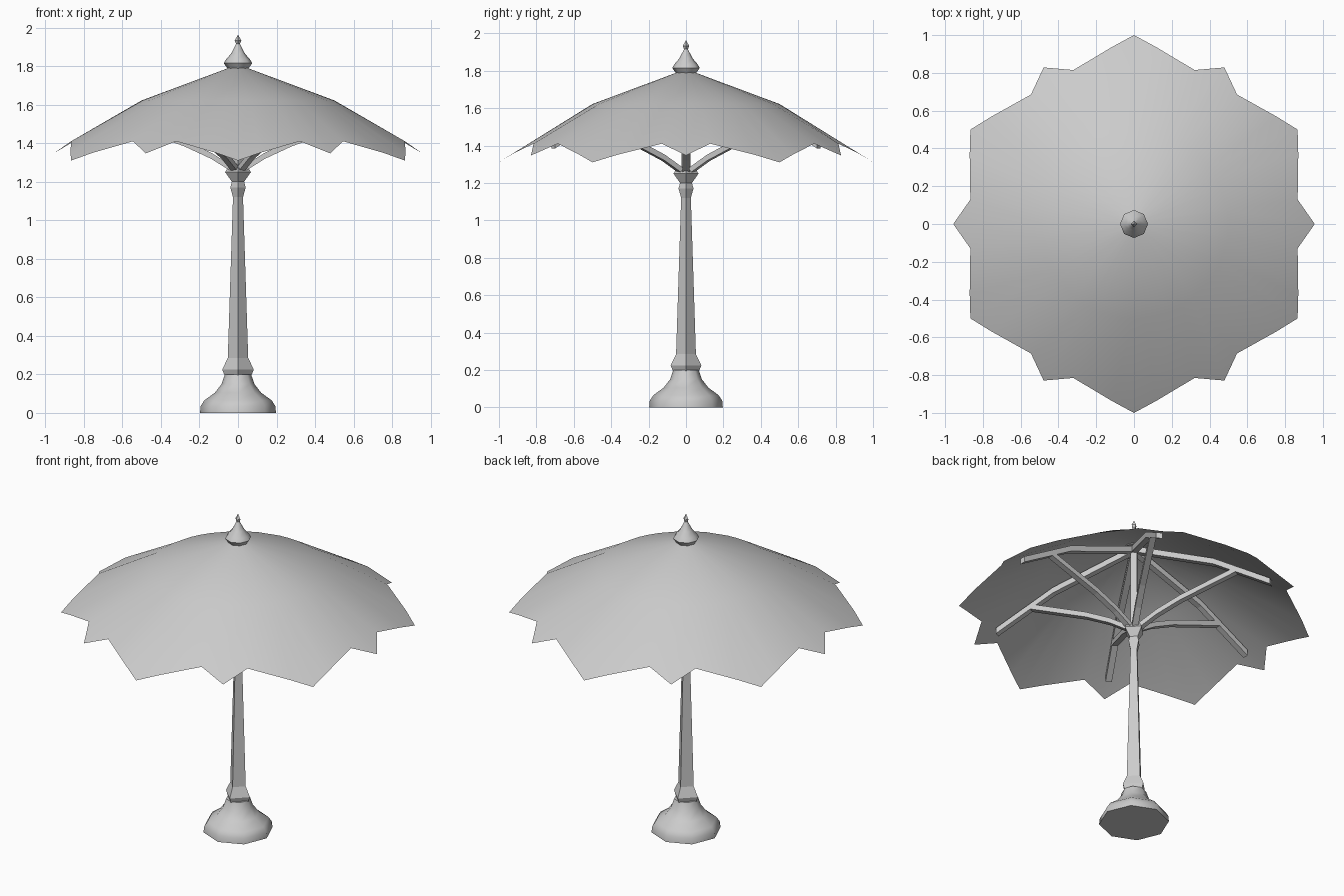
import bpy, bmesh
from math import sin, cos, radians, tau

cube = bpy.data.objects.get("Cube")
if cube:
    bpy.data.objects.remove(cube, do_unlink=True)

grey = bpy.data.materials.new("plain_grey")
grey.use_nodes = True
COLOUR = (0.6, 0.6, 0.6, 1)
grey.diffuse_color = COLOUR
grey.node_tree.nodes["Principled BSDF"].inputs["Base Color"].default_value = COLOUR


def finish(name, bm, smooth=None, fix_normals=True):
    if fix_normals:
        bmesh.ops.recalc_face_normals(bm, faces=bm.faces)
    mesh = bpy.data.meshes.new(name)
    bm.to_mesh(mesh)
    bm.free()
    mesh.materials.append(grey)
    obj = bpy.data.objects.new(name, mesh)
    bpy.context.collection.objects.link(obj)
    if smooth:
        bpy.ops.object.select_all(action='DESELECT')
        obj.select_set(True)
        bpy.context.view_layer.objects.active = obj
        bpy.ops.object.shade_smooth_by_angle(angle=radians(smooth))
    return obj


def bridge(bm, a, b):
    n = len(a)
    for i in range(n):
        bm.faces.new((a[i], a[(i + 1) % n], b[(i + 1) % n], b[i]))


def turned(name, profile, sides, smooth=None):
    """Capped solid of revolution with its corners on the axes."""
    bm = bmesh.new()
    rings = [[bm.verts.new((r * cos(tau * i / sides), r * sin(tau * i / sides), z))
              for i in range(sides)] for r, z in profile]
    for a, b in zip(rings, rings[1:]):
        bridge(bm, a, b)
    bm.faces.new(rings[0])
    bm.faces.new(rings[-1])
    return finish(name, bm, smooth)


def beam(name, path, angle, half_width, half_height):
    """Square bar following a radial path of (radius, height) points."""
    bm = bmesh.new()
    c, s = cos(angle), sin(angle)
    rings = []
    for r, z in path:
        ring = []
        for u, v in ((-1, -1), (1, -1), (1, 1), (-1, 1)):
            w = u * half_width
            ring.append(bm.verts.new((r * c - w * s, r * s + w * c, z + v * half_height)))
        rings.append(ring)
    for a, b in zip(rings, rings[1:]):
        bridge(bm, a, b)
    bm.faces.new(rings[0])
    bm.faces.new(rings[-1])
    return finish(name, bm)


# Foot, square post with collar and capital, and finial
turned("foot", [(0.197, 0), (0.194, 0.035), (0.175, 0.065), (0.12, 0.105),
                (0.085, 0.15), (0.068, 0.2)], 8, 50)
turned("post", [(0.07, 0.195), (0.082, 0.225), (0.053, 0.285), (0.026, 1.12),
                (0.04, 1.17), (0.032, 1.2), (0.067, 1.25), (0.055, 1.27)], 4)
turned("upper_post", [(0.025, 1.26), (0.025, 1.79)], 4)
turned("finial", [(0.052, 1.785), (0.074, 1.815), (0.062, 1.835), (0.036, 1.865),
                  (0.018, 1.9), (0.007, 1.92)], 8, 50)
turned("finial_tip", [(0.006, 1.905), (0.017, 1.932), (0.001, 1.963)], 4)

# Canopy sheet: six long and six short points around the scalloped rim
scallop = [(0, 1.0, 1.31), (7, 0.945, 1.35), (21.5, 0.876, 1.41),
           (30, 0.957, 1.347), (38.5, 0.876, 1.41), (53, 0.945, 1.35)]
rim = [(radians(30 + 60 * k + a), r, z) for k in range(6) for a, r, z in scallop]
bm = bmesh.new()
loops = [[bm.verts.new((r * cos(a), r * sin(a), z)) for a, _, _ in rim]
         for r, z in ((0.05, 1.79), (0.5, 1.622))]
loops.append([bm.verts.new((r * cos(a), r * sin(a), z)) for a, r, z in rim])
for inner, outer in zip(loops, loops[1:]):
    bridge(bm, outer, inner)
bm.faces.new(loops[0])
finish("canopy", bm, 40, fix_normals=False)

# Six ribs under the canopy, each held by a bent strut
for k in range(6):
    angle = tau * k / 6
    beam(f"rib_{k + 1}", [(0.02, 1.765), (0.48, 1.598), (0.82, 1.402)], angle, 0.018, 0.018)
    beam(f"strut_{k + 1}", [(0.02, 1.26), (0.14, 1.335), (0.28, 1.4), (0.62, 1.52)],
         angle, 0.018, 0.016)
